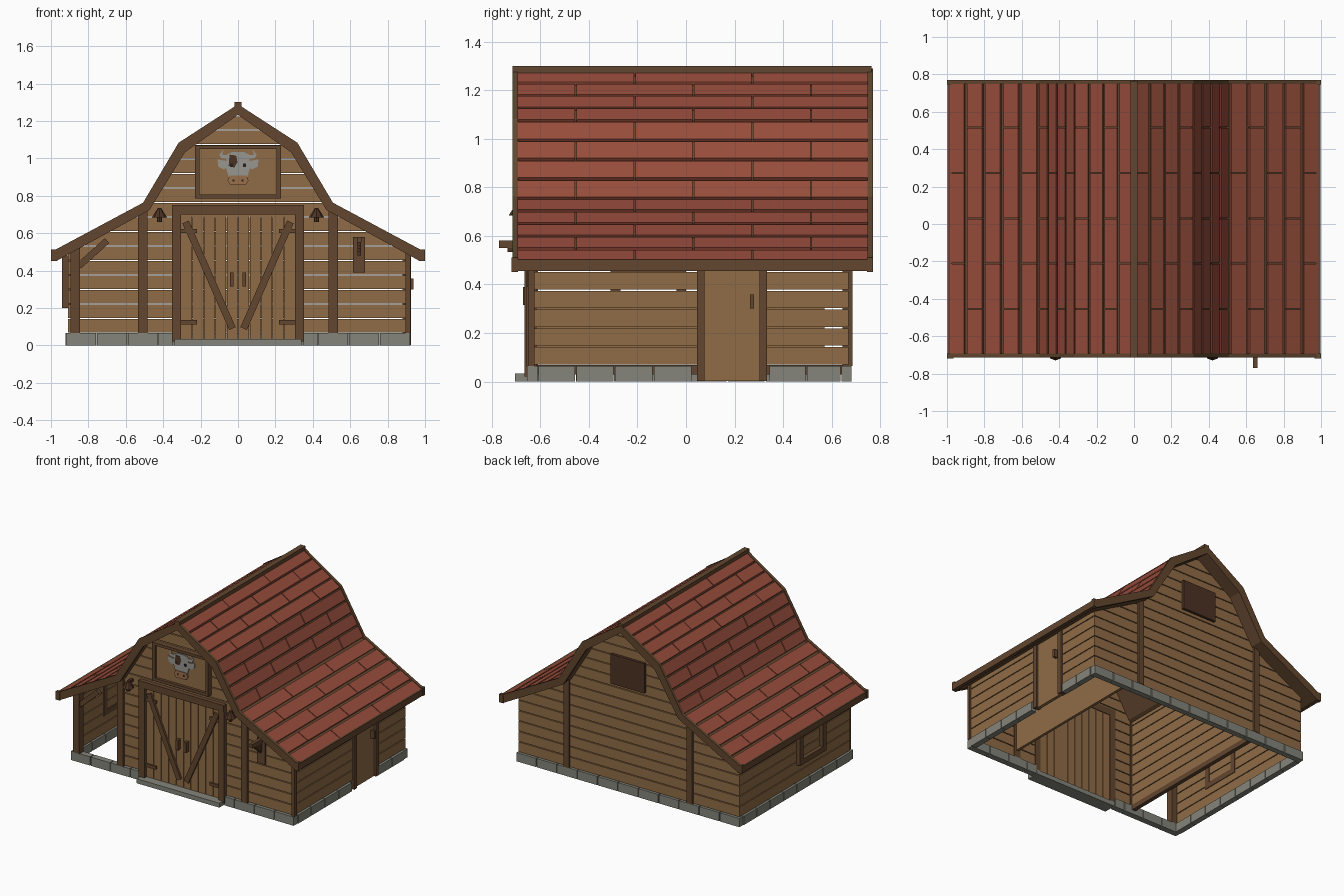
import bpy, bmesh, math
from mathutils import Vector

if "Cube" in bpy.data.objects:
    bpy.data.objects.remove(bpy.data.objects["Cube"])


def material(name, r, g, b):
    lin = [((c / 255 + 0.055) / 1.055) ** 2.4 for c in (r, g, b)]
    m = bpy.data.materials.new(name)
    m.diffuse_color = (*lin, 1)
    m.use_nodes = True
    m.node_tree.nodes["Principled BSDF"].inputs["Base Color"].default_value = m.diffuse_color
    return m


WOOD = material("plank wood", 144, 108, 70)
DARK = material("dark timber", 98, 70, 46)
IRON = material("deep brown", 76, 50, 35)
ROOF = material("roof red", 150, 76, 59)
STONE = material("stone grey", 133, 133, 123)
WHITE = material("painted white", 152, 150, 144)
TAN = material("muzzle tan", 156, 112, 76)
BLACK = material("black", 38, 33, 30)


class Part:
    """Collects simple solids into one named object."""

    def __init__(self, name, mat):
        self.name, self.mat, self.bm = name, mat, bmesh.new()

    def prism(self, pts, y0, y1):
        a = [self.bm.verts.new((x, y0, z)) for x, z in pts]
        b = [self.bm.verts.new((x, y1, z)) for x, z in pts]
        n = len(pts)
        self.bm.faces.new(a)
        self.bm.faces.new(b[::-1])
        for i in range(n):
            self.bm.faces.new((a[i], b[i], b[(i + 1) % n], a[(i + 1) % n]))

    def box(self, x0, x1, y0, y1, z0, z1):
        self.prism([(x0, z0), (x1, z0), (x1, z1), (x0, z1)], y0, y1)

    def bar(self, p, q, w, y0, y1):
        p, q = Vector(p), Vector(q)
        d = (q - p).normalized() * w / 2
        n = Vector((-d.y, d.x))
        self.prism([p + n, p - n, q - n, q + n], y0, y1)

    def done(self):
        bmesh.ops.recalc_face_normals(self.bm, faces=self.bm.faces)
        me = bpy.data.meshes.new(self.name)
        self.bm.to_mesh(me)
        self.bm.free()
        me.materials.append(self.mat)
        bpy.context.collection.objects.link(bpy.data.objects.new(self.name, me))


# Gambrel roof section, right half, from eave to ridge
OUT = [Vector(p) for p in ((0.99, 0.50), (0.505, 0.76), (0.315, 1.08), (0, 1.285))]
INN = [Vector(p) for p in ((0.97, 0.455), (0.475, 0.725), (0.285, 1.035), (0, 1.235))]


def layer(t):
    return [a.lerp(b, t) for a, b in zip(OUT, INN)]


def shell(part, t0, t1, y0, y1):
    lo, hi = layer(t1), layer(t0)
    for s in (-1, 1):
        for i in range(3):
            part.prism([(s * p.x, p.y) for p in (lo[i], lo[i + 1], hi[i + 1], hi[i])], y0, y1)


deck = Part("roof_deck", DARK)
shell(deck, 0.3, 0.95, -0.70, 0.755)
deck.done()

trim = Part("gable_trim", DARK)
shell(trim, -0.08, 1.05, -0.715, -0.692)
shell(trim, -0.08, 1.05, 0.748, 0.77)
for s in (-1, 1):
    trim.box(s * 0.972, s * 0.998, -0.715, 0.77, 0.455, 0.503)
    for y in (-0.718, 0.745):
        trim.box(s * 0.965, s, y, y + 0.026, 0.452, 0.512)
trim.box(-0.02, 0.02, -0.715, 0.765, 1.255, 1.3)
trim.done()

# Staggered shingle rows
shingles = Part("roof_shingles", ROOF)
top, bot = layer(0), layer(0.4)
row = 0
for i, count in enumerate((5, 4, 4)):
    for k in range(count):
        u0, u1 = k / count, (k + 1) / count - 0.035
        quad = [top[i].lerp(top[i + 1], u0), top[i].lerp(top[i + 1], u1),
                bot[i].lerp(bot[i + 1], u1), bot[i].lerp(bot[i + 1], u0)]
        joints = (-0.455, 0.03, 0.515) if row % 2 else (-0.212, 0.272)
        ys = [-0.705, *joints, 0.758]
        for a, b in zip(ys, ys[1:]):
            for s in (-1, 1):
                shingles.prism([(s * p.x, p.y) for p in quad], a + 0.003, b - 0.003)
        row += 1
shingles.done()

# Plank walls cut to the roof outline
BREAKS = [(0.91, 0.487), (0.475, 0.725), (0.285, 1.035), (0, 1.235)]
STEP, BASE, GAP = 0.0775, 0.07, 0.006


def half_width(z):
    if z <= BREAKS[0][1]:
        return 0.91
    for (x0, z0), (x1, z1) in zip(BREAKS, BREAKS[1:]):
        if z <= z1:
            return x0 + (x1 - x0) * (z - z0) / (z1 - z0)
    return 0


def plank(part, a, b, z0, z1, y0, y1):
    z1 = min(z1, 1.225)
    zs = [z0] + [z for _, z in BREAKS if z0 < z < z1] + [z1]
    right = [(min(half_width(z), b), z) for z in zs]
    left = [(max(-half_width(z), a), z) for z in zs]
    part.prism(right + left[::-1], y0, y1)


front, back = Part("front_wall", WOOD), Part("back_wall", WOOD)
side, inner = Part("side_walls", WOOD), Part("stall_partition", WOOD)
for i in range(15):
    z0 = BASE + i * STEP
    z1 = z0 + STEP - GAP
    plank(back, -1, 1, z0, z1, 0.65, 0.67)
    if i < 8:
        plank(front, 0.33, 1, z0, z1, -0.64, -0.62)
        plank(front, -0.53, -0.33, z0, z1, -0.64, -0.62)
    else:
        plank(front, -0.53 if i == 8 else -1, 1, z0, z1, -0.64, -0.62)
    if i < 6:
        zt = min(z1, 0.495)
        side.box(-0.91, -0.89, -0.63, 0.65, z0, zt)
        side.box(0.89, 0.91, -0.62, 0.06, z0, zt)
        side.box(0.89, 0.91, 0.325, 0.65, z0, zt)
    if i < 9:
        inner.box(-0.52, -0.50, -0.62, 0.65, z0, min(z1, 0.72))
inner.box(0.5, 0.52, -0.62, 0.57, 0.12, 0.36)
for p in (front, back, side, inner):
    p.done()

# Stone footing with door step
stones = Part("stone_footing", STONE)
xs = [-0.92 + i * 0.164 for i in range(4)] + [-0.345]
for a, b in zip(xs, xs[1:]):
    for s in (-1, 1):
        stones.box(s * (a + 0.003), s * (b - 0.003), -0.655, -0.61, 0, 0.065)
for i in range(11):
    a = -0.92 + i * 1.84 / 11
    stones.box(a + 0.003, a + 1.84 / 11 - 0.003, 0.64, 0.682, 0, 0.065)
for i in range(8):
    a = -0.612 + i * 0.1565
    stones.box(-0.922, -0.88, a + 0.003, a + 0.1535, 0, 0.065)
for a, b in ((-0.61, -0.455), (-0.455, -0.295), (-0.295, -0.135), (-0.135, 0.025),
             (0.34, 0.495), (0.495, 0.64)):
    stones.box(0.88, 0.922, a + 0.003, b - 0.003, 0, 0.065)
stones.box(-0.34, 0.34, -0.705, -0.61, 0, 0.033)
stones.done()

# Timber posts, header and brace
posts = Part("timber_posts", DARK)
for s in (-1, 1):
    posts.box(s * 0.485, s * 0.535, -0.66, -0.615, 0.065, 0.715)
    posts.box(s * 0.485, s * 0.53, 0.645, 0.685, 0.065, 0.715)
    posts.box(s * 0.305, s * 0.352, -0.665, -0.615, 0.02, 0.75)
posts.box(-0.352, 0.352, -0.672, -0.615, 0.7, 0.75)
posts.box(-0.895, -0.845, -0.66, -0.61, 0.065, 0.53)
posts.box(0.895, 0.922, -0.65, -0.625, 0.065, 0.49)
posts.bar((-0.85, 0.425), (-0.70, 0.56), 0.035, -0.65, -0.62)
posts.box(-0.525, -0.495, -0.62, 0.65, 0.03, 0.068)
posts.done()

# Double front door
door = Part("front_door", WOOD)
for i in range(10):
    x = -0.306 + i * 0.0612
    door.box(x + 0.002, x + 0.0592, -0.64, -0.62, 0.033, 0.7)
door.done()
fit = Part("door_bracing", DARK)
for s in (-1, 1):
    fit.bar((s * 0.28, 0.66), (s * 0.03, 0.09), 0.038, -0.655, -0.639)
    fit.box(s * 0.22, s * 0.306, -0.652, -0.639, 0.112, 0.135)
    fit.box(s * 0.22, s * 0.306, -0.652, -0.639, 0.60, 0.623)
    fit.box(s * 0.024, s * 0.044, -0.672, -0.639, 0.315, 0.39)
fit.done()

# Side door, left window and back hatch
sdoor = Part("side_door", WOOD)
sdoor.box(0.885, 0.908, 0.07, 0.31, 0.003, 0.49)
sdoor.done()
frames = Part("side_frames", DARK)
frames.box(0.88, 0.925, 0.045, 0.077, 0.003, 0.49)
frames.box(0.88, 0.925, 0.302, 0.334, 0.003, 0.49)
frames.box(0.9, 0.937, 0.263, 0.28, 0.30, 0.358)
for a, b, c, d in ((-0.31, -0.27, 0.2, 0.48), (-0.04, 0.0, 0.2, 0.48),
                   (-0.27, -0.04, 0.2, 0.24), (-0.27, -0.04, 0.44, 0.48)):
    frames.box(-0.94, -0.885, a, b, c, d)
frames.done()
hatch = Part("back_hatch", IRON)
hatch.box(-0.14, 0.14, 0.665, 0.69, 0.79, 1.01)
hatch.done()

# Sign board with painted cow head
sign = Part("sign_board", WOOD)
sign.box(-0.22, 0.22, -0.66, -0.635, 0.79, 1.06)
sign.done()
rim = Part("sign_frame", DARK)
for s in (-1, 1):
    rim.box(s * 0.207, s * 0.23, -0.68, -0.635, 0.785, 1.07)
rim.box(-0.207, 0.207, -0.68, -0.635, 0.785, 0.807)
rim.box(-0.207, 0.207, -0.68, -0.635, 1.05, 1.07)
rim.done()
head = Part("cow_head", WHITE)
head.prism([(-0.04, 0.87), (0.04, 0.87), (0.065, 0.95), (0.06, 1.02), (0.03, 1.035),
            (-0.03, 1.035), (-0.06, 1.02), (-0.065, 0.95)], -0.668, -0.66)
for s in (-1, 1):
    head.prism([(s * x, z) for x, z in ((0.055, 0.985), (0.11, 0.995), (0.105, 0.955),
                                        (0.075, 0.94), (0.055, 0.955))], -0.667, -0.66)
    head.prism([(s * x, z) for x, z in ((0.045, 1.015), (0.085, 1.02), (0.075, 1.05),
                                        (0.10, 1.02), (0.09, 1.0), (0.05, 0.995))], -0.667, -0.66)
head.done()
patch = Part("cow_patch", IRON)
patch.prism([(-0.05, 0.96), (-0.02, 0.95), (-0.003, 0.98), (-0.01, 1.015), (-0.045, 1.02)], -0.671, -0.667)
patch.done()
muzzle = Part("cow_muzzle", TAN)
muzzle.prism([(-0.04, 0.857), (0.04, 0.857), (0.056, 0.88), (0.045, 0.908), (-0.045, 0.908), (-0.056, 0.88)],
             -0.673, -0.66)
muzzle.done()
marks = Part("cow_eyes_nostrils", BLACK)
for s in (-1, 1):
    marks.box(s * 0.018, s * 0.03, -0.675, -0.66, 0.876, 0.888)
    marks.box(s * 0.028, s * 0.042, -0.674, -0.66, 0.955, 0.972)
marks.done()

# Wall lamps and tool hook
lamps = Part("wall_lamps", IRON)
for s in (-1, 1):
    x, y = s * 0.42, -0.69
    lamps.box(x - 0.01, x + 0.01, y, -0.635, 0.715, 0.735)
    for r1, r2, h, z in ((0.04, 0.008, 0.05, 0.71), (0.014, 0.014, 0.03, 0.675)):
        ret = bmesh.ops.create_cone(lamps.bm, cap_ends=True, segments=8, radius1=r1, radius2=r2, depth=h)
        bmesh.ops.translate(lamps.bm, verts=ret["verts"], vec=(x, y, z))
lamps.done()
hook = Part("tool_hook", DARK)
hook.box(0.615, 0.68, -0.655, -0.635, 0.39, 0.58)
hook.box(0.635, 0.66, -0.77, -0.65, 0.55, 0.58)
hook.done()
strut = Part("hook_strut", IRON)
for k in range(4):
    strut.box(0.638, 0.657, -0.655 - 0.02 * (k + 1), -0.65 - 0.02 * k, 0.48 + 0.018 * k, 0.555)
strut.done()
